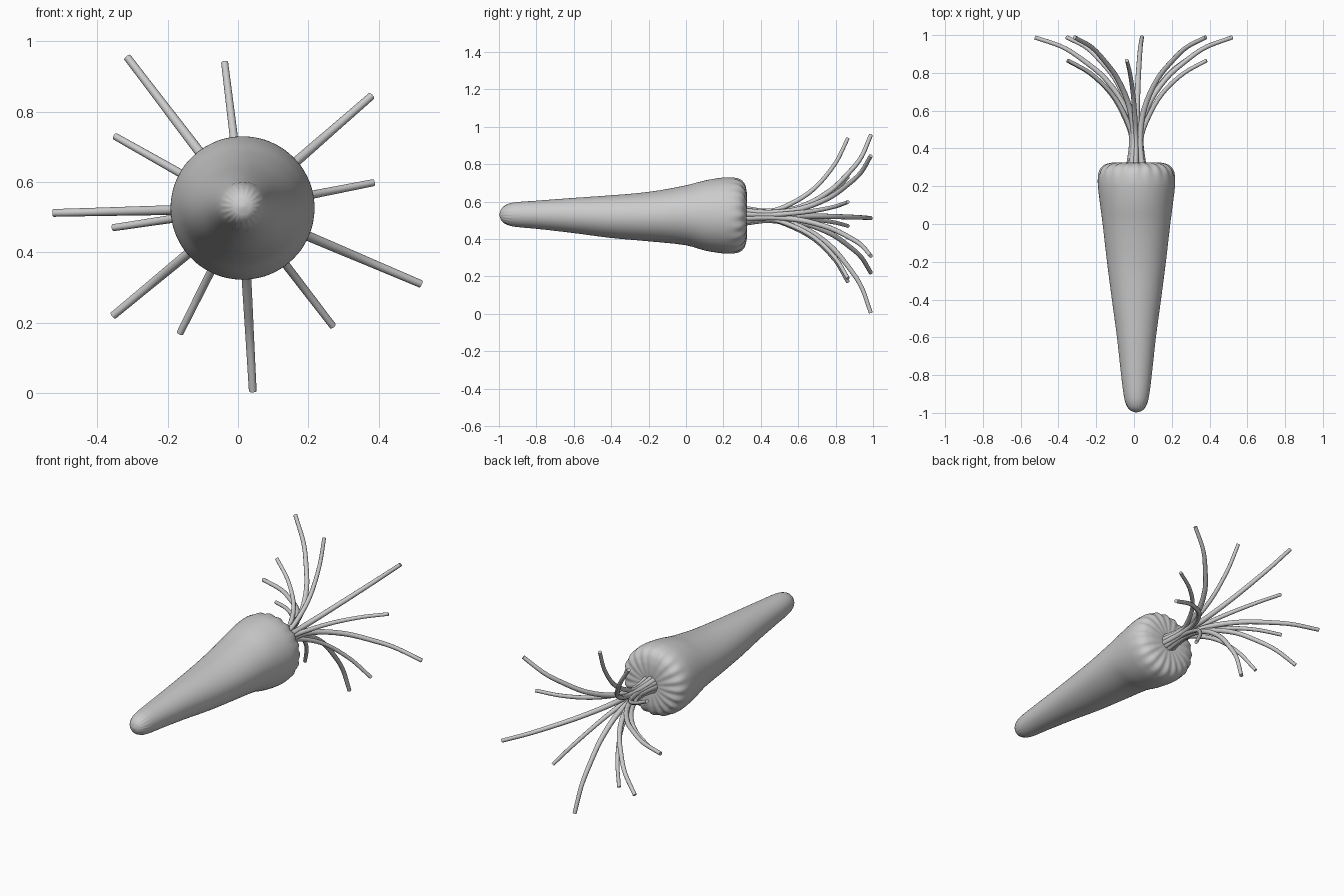
import bpy, bmesh
from math import sin, cos, pi, atan2
from mathutils import Vector

if "Cube" in bpy.data.objects:
    bpy.data.objects.remove(bpy.data.objects["Cube"])

CX, CZ = 0.013, 0.525

# Root profile: y, x radius, z radius, centre height, rib depth
PROFILE = [
    (-0.998, 0.002, 0.002, 0.530, 0.0),
    (-0.988, 0.030, 0.030, 0.530, 0.001),
    (-0.960, 0.052, 0.052, 0.531, 0.001),
    (-0.915, 0.066, 0.065, 0.531, 0.0),
    (-0.80, 0.081, 0.075, 0.530, 0.0),
    (-0.60, 0.103, 0.094, 0.526, 0.0),
    (-0.40, 0.130, 0.114, 0.520, 0.0),
    (-0.20, 0.156, 0.132, 0.520, 0.0),
    (0.00, 0.179, 0.160, 0.527, 0.0),
    (0.10, 0.192, 0.187, 0.526, 0.0),
    (0.20, 0.204, 0.203, 0.526, 0.0),
    (0.25, 0.203, 0.202, 0.526, 0.001),
    (0.285, 0.193, 0.193, 0.526, 0.003),
    (0.310, 0.171, 0.171, 0.526, 0.004),
    (0.323, 0.135, 0.135, 0.526, 0.004),
    (0.326, 0.090, 0.090, 0.525, 0.002),
    (0.322, 0.040, 0.040, 0.525, 0.0),
    (0.320, 0.002, 0.002, 0.525, 0.0),
]


def smooth_path(pts, steps):
    """Catmull-Rom resampling of tuples."""
    pts = [Vector(p) for p in pts]
    out = []
    for i in range(len(pts) - 1):
        b, c = pts[i], pts[i + 1]
        a = pts[max(i - 1, 0)]
        d = pts[min(i + 2, len(pts) - 1)]
        # tangents scaled by spacing in the first component
        h = abs(c[0] - b[0]) or 1e-4
        m1 = (c - a) * (h / max(abs(c[0] - a[0]), h))
        m2 = (d - b) * (h / max(abs(d[0] - b[0]), h))
        for k in range(steps):
            t = k / steps
            out.append(b * (2*t**3 - 3*t**2 + 1) + m1 * (t**3 - 2*t**2 + t)
                       + c * (3*t**2 - 2*t**3) + m2 * (t**3 - t**2))
    out.append(pts[-1])
    return out


def loft(name, rings):
    """Skin equal-sized rings of points and cap both ends."""
    bm = bmesh.new()
    vr = [[bm.verts.new(p) for p in ring] for ring in rings]
    n = len(vr[0])
    for r0, r1 in zip(vr, vr[1:]):
        for i in range(n):
            j = (i + 1) % n
            bm.faces.new((r0[i], r0[j], r1[j], r1[i]))
    bm.faces.new(vr[0])
    bm.faces.new(vr[-1])
    bmesh.ops.recalc_face_normals(bm, faces=bm.faces)
    me = bpy.data.meshes.new(name)
    bm.to_mesh(me)
    bm.free()
    ob = bpy.data.objects.new(name, me)
    bpy.context.collection.objects.link(ob)
    bpy.context.view_layer.objects.active = ob
    ob.select_set(True)
    bpy.ops.object.shade_smooth_by_angle(angle=0.9)
    ob.select_set(False)
    return ob


# Tapered root with ribbed shoulder
SEG, RIBS = 100, 20
rings = []
for y, rx, rz, cz, rib in smooth_path(PROFILE, 3):
    ring = []
    for i in range(SEG):
        a = 2 * pi * i / SEG
        w = rib * cos(RIBS * a)
        ring.append((CX + (rx + w) * cos(a), y - 0.5 * abs(rib) + 0.5 * w, cz + (rz + w) * sin(a)))
    rings.append(ring)
loft("carrot_root", rings)

# Leaf stalks: (y, distance from axis, thickness), alternating long and short
LONG = [(0.30, 0.040, 0.016), (0.45, 0.025, 0.015), (0.61, 0.057, 0.015),
        (0.77, 0.160, 0.014), (0.88, 0.290, 0.013), (0.94, 0.385, 0.012), (0.988, 0.52, 0.011)]
SHORT = [(0.30, 0.040, 0.015), (0.45, 0.025, 0.013), (0.56, 0.062, 0.013),
         (0.69, 0.142, 0.012), (0.80, 0.265, 0.011), (0.866, 0.39, 0.010)]
TIPS = [(-0.315, 0.955), (-0.038, 0.94), (0.38, 0.845), (0.385, 0.598),
        (0.52, 0.31), (0.27, 0.19), (0.042, 0.005), (-0.165, 0.17),
        (-0.355, 0.22), (-0.355, 0.47), (-0.525, 0.512), (-0.35, 0.73)]
for n, (tx, tz) in enumerate(TIPS):
    path = SHORT if n % 2 else LONG
    out = Vector((tx - CX, 0, tz - CZ))
    scale = out.length / path[-1][1]
    out.normalize()
    side = out.cross(Vector((0, 1, 0)))
    pts = smooth_path(path, 4)
    y0 = 0.45
    centres = []
    for y, r, t in pts:
        # only the free part of each stalk is stretched to its tip
        f = min(max((y - y0) / 0.3, 0), 1)
        centres.append(Vector((CX, y, CZ)) + out * r * (1 + (scale - 1) * f))
    rings = []
    for i, c in enumerate(centres):
        tan = (centres[min(i + 1, len(centres) - 1)] - centres[max(i - 1, 0)]).normalized()
        up = side.cross(tan)
        rings.append([c + (side * cos(2 * pi * k / 10) + up * sin(2 * pi * k / 10)) * pts[i][2]
                      for k in range(10)])
    loft("leaf_stalk_%d" % (n + 1), rings)
